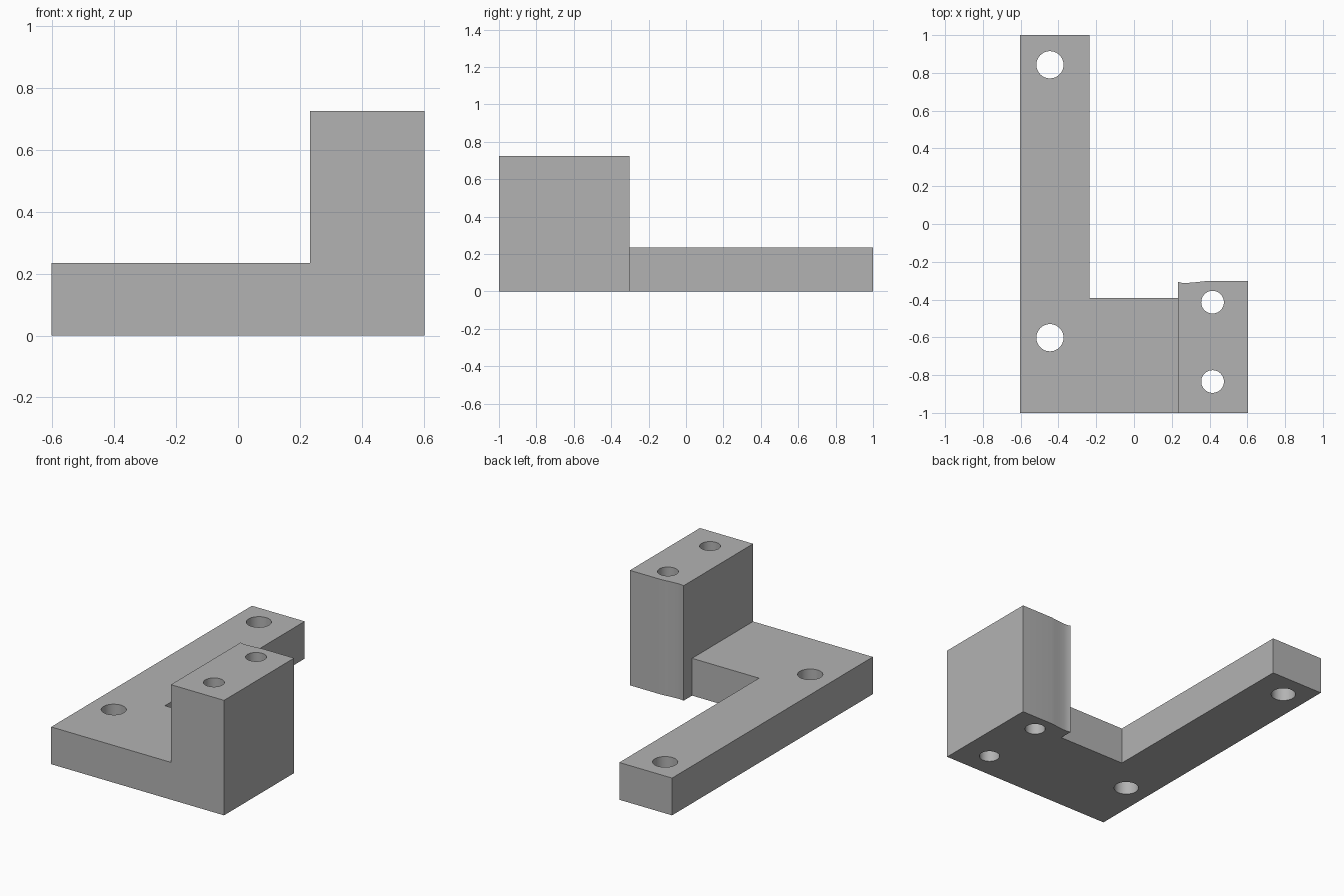
import bpy
import bmesh
from mathutils import Matrix

if "Cube" in bpy.data.objects:
    bpy.data.objects.remove(bpy.data.objects["Cube"], do_unlink=True)

BASE_TOP, BLOCK_TOP = 0.235, 0.725
STEP_X = 0.232

grey = bpy.data.materials.new("plain grey")
grey.use_nodes = True
colour = (0.45, 0.45, 0.45, 1)
grey.diffuse_color = colour
grey.node_tree.nodes["Principled BSDF"].inputs["Base Color"].default_value = colour


def make_object(name, bm):
    bmesh.ops.recalc_face_normals(bm, faces=bm.faces)
    mesh = bpy.data.meshes.new(name)
    bm.to_mesh(mesh)
    bm.free()
    mesh.materials.append(grey)
    obj = bpy.data.objects.new(name, mesh)
    bpy.context.collection.objects.link(obj)
    return obj


def prism(name, outline, bottom, top):
    bm = bmesh.new()
    face = bm.faces.new([bm.verts.new((x, y, bottom)) for x, y in outline])
    extruded = bmesh.ops.extrude_face_region(bm, geom=[face])["geom"]
    verts = [v for v in extruded if isinstance(v, bmesh.types.BMVert)]
    bmesh.ops.translate(bm, verts=verts, vec=(0, 0, top - bottom))
    return make_object(name, bm)


def drill(name, x, y, radius):
    bm = bmesh.new()
    bmesh.ops.create_cone(bm, cap_ends=True, segments=48, radius1=radius,
                          radius2=radius, depth=2,
                          matrix=Matrix.Translation((x, y, 0.4)))
    return make_object(name, bm)


def cut(target, cutter):
    cutter.hide_render = True
    mod = target.modifiers.new(cutter.name, "BOOLEAN")
    mod.operation = "DIFFERENCE"
    mod.solver = "EXACT"
    mod.object = cutter
    bpy.context.view_layer.objects.active = target
    bpy.ops.object.modifier_apply(modifier=mod.name)
    bpy.data.objects.remove(cutter, do_unlink=True)


# Full footprint, with the gently curved back of the raised block
outline = [
    (-0.603, -1), (0.603, -1), (0.603, -0.302), (0.385, -0.302),
    (0.355, -0.305), (0.32, -0.309), (0.28, -0.312), (0.25, -0.311),
    (STEP_X, -0.306), (STEP_X, -0.392), (-0.235, -0.392),
    (-0.235, 1), (-0.603, 1),
]
bracket = prism("mounting_bracket", outline, 0, BLOCK_TOP)

# Lower the base plate and arm, leaving the block standing
step = [(-1, -2), (STEP_X, -2), (STEP_X, 2), (-1, 2)]
cut(bracket, prism("step_cutter", step, BASE_TOP, 1))

# Through holes in the base and in the block
for y in (0.843, -0.602):
    cut(bracket, drill("base_hole_cutter", -0.445, y, 0.072))
for y in (-0.414, -0.834):
    cut(bracket, drill("block_hole_cutter", 0.416, y, 0.06))

# Smooth hole walls and curve, sharp corners
bpy.ops.object.select_all(action="DESELECT")
bracket.select_set(True)
bpy.context.view_layer.objects.active = bracket
bpy.ops.object.shade_smooth_by_angle()
